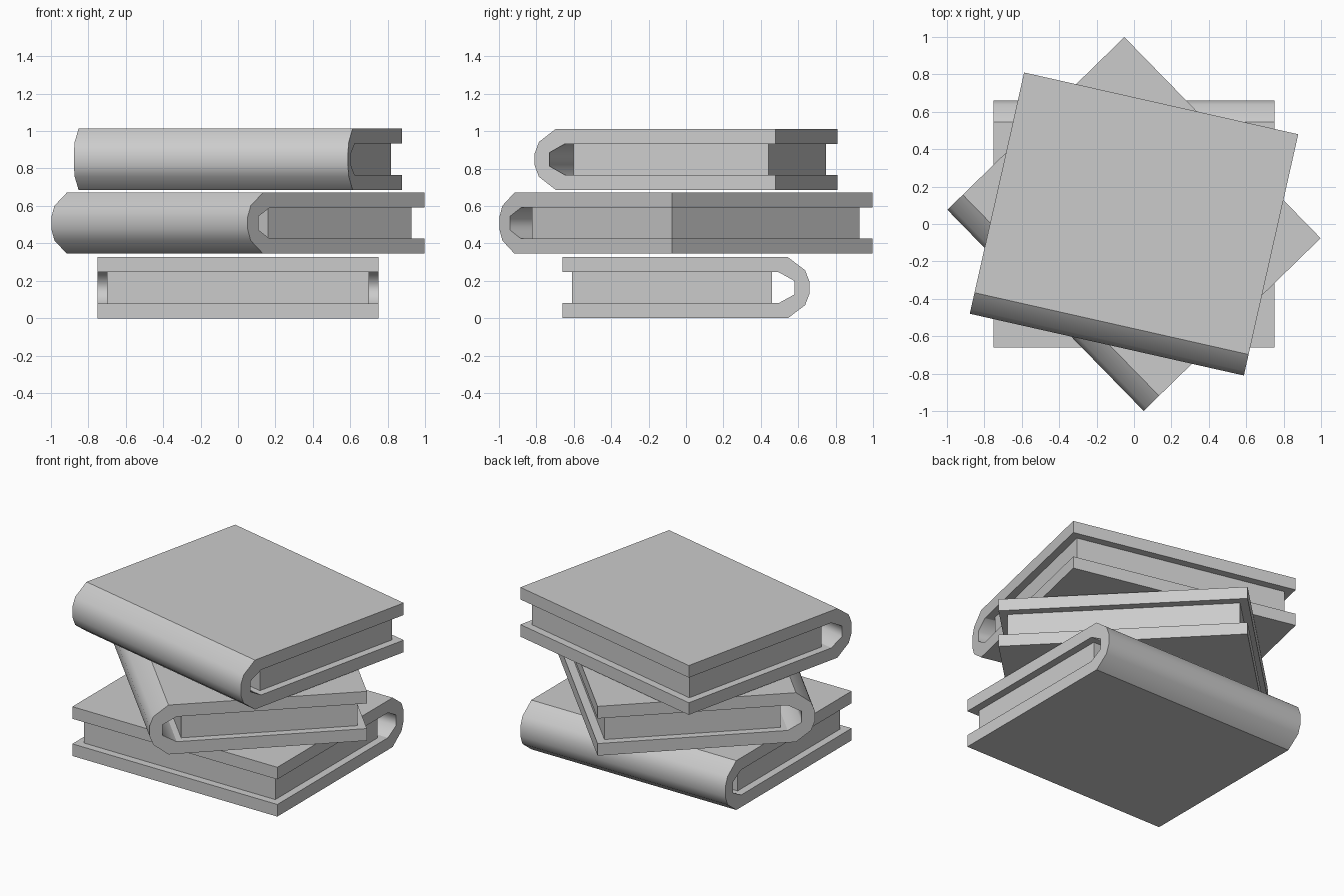
import bpy, bmesh, math

if "Cube" in bpy.data.objects:
    bpy.data.objects.remove(bpy.data.objects["Cube"])

H, T = 0.326, 0.08            # book thickness, cover board thickness
HALF_W, FORE = 0.75, -0.66    # half length along the spine, fore edge position

# Upper half of the cover cross-section (y, height above mid-plane)
outer = [(0.545, H / 2), (0.637, 0.093), (0.66, 0.033)]
inner = [(0.495, H / 2 - T), (0.58, 0.036)]


def mirrored(pts):
    return pts + [(y, -z) for y, z in reversed(pts)]


def finish(bm, name, z, angle):
    bmesh.ops.recalc_face_normals(bm, faces=bm.faces)
    me = bpy.data.meshes.new(name)
    bm.to_mesh(me)
    bm.free()
    ob = bpy.data.objects.new(name, me)
    bpy.context.collection.objects.link(ob)
    ob.location.z = z
    ob.rotation_euler.z = math.radians(angle)


def cover(name, z, angle):
    o = mirrored([(FORE, H / 2)] + outer)
    i = mirrored([(FORE, H / 2 - T)] + inner)
    n, m = len(o), len(i)
    bm = bmesh.new()
    ends = [([bm.verts.new((x, *p)) for p in o], [bm.verts.new((x, *p)) for p in i])
            for x in (-HALF_W, HALF_W)]
    (oa, ia), (ob, ib) = ends
    # C-shaped ends
    for vo, vi in ends:
        bm.faces.new(vo + vi[::-1])
    # outer and inner walls; the spine curve is smooth
    for a, b in ((oa, ob), (ia, ib)):
        k = len(a)
        for j in range(k - 1):
            f = bm.faces.new((a[j], a[j + 1], b[j + 1], b[j]))
            f.smooth = 0 < j < k - 2
    # fore edges of the two boards
    bm.faces.new((oa[0], ob[0], ib[0], ia[0]))
    bm.faces.new((oa[-1], ia[-1], ib[-1], ob[-1]))
    # keep every edge sharp except those inside the spine curve
    for e in bm.edges:
        e.smooth = all(f.smooth for f in e.link_faces)
    finish(bm, name, z, angle)


def pages(name, z, angle):
    bm = bmesh.new()
    bmesh.ops.create_cube(bm, size=1)
    bmesh.ops.scale(bm, vec=(1.40, 1.07, H - 2 * T), verts=bm.verts)
    bmesh.ops.translate(bm, vec=(0, -0.075, 0), verts=bm.verts)
    finish(bm, name, z, angle)


# Stack of three books, each turned differently
for label, base, angle in (("bottom", 0.0, 0), ("middle", 0.345, 134.3), ("top", 0.686, 167.3)):
    cover(label + "_book_cover", base + H / 2, angle)
    pages(label + "_book_pages", base + H / 2, angle)
